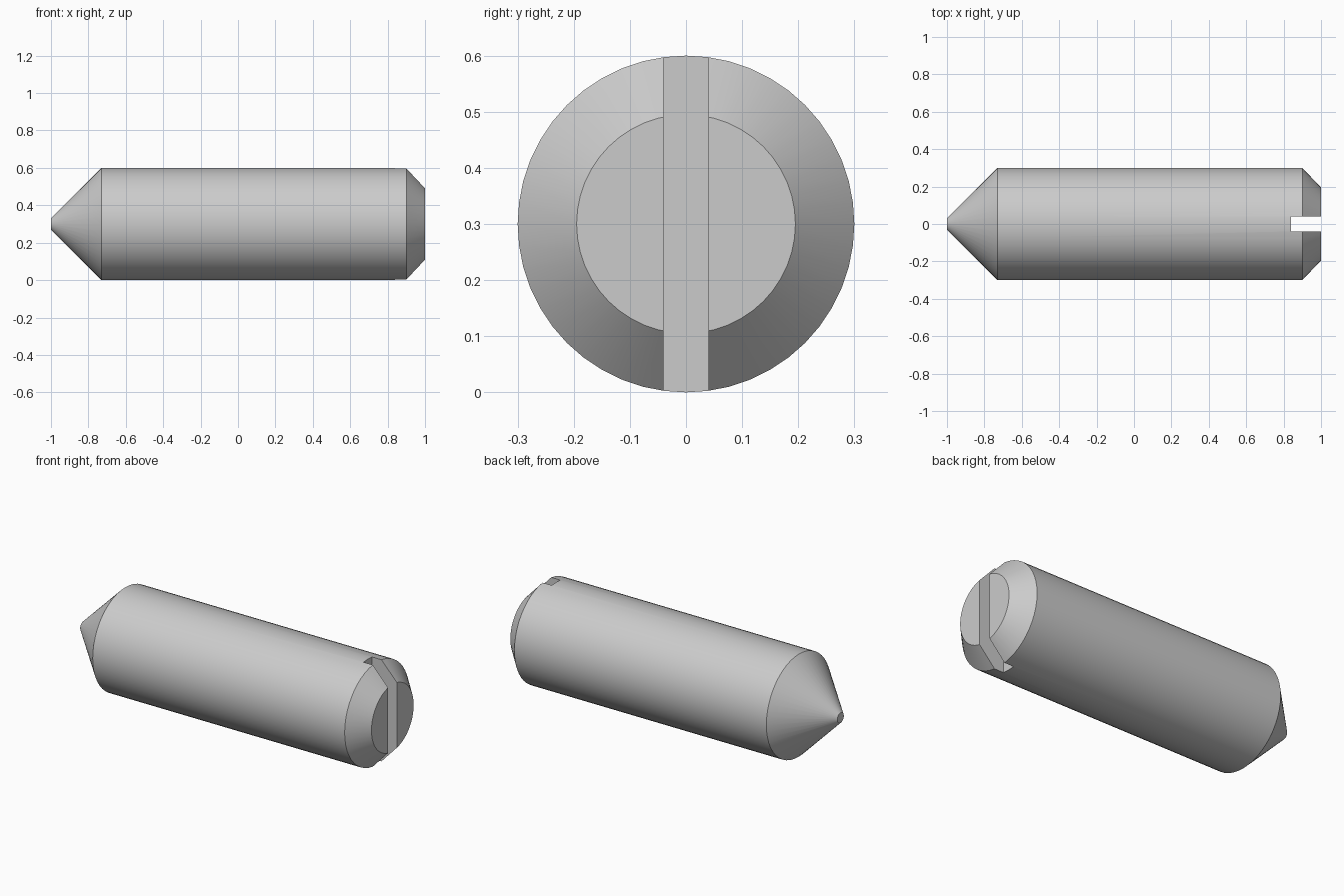
import bpy, bmesh
from math import pi
from mathutils import Matrix, Vector

if "Cube" in bpy.data.objects:
    bpy.data.objects.remove(bpy.data.objects["Cube"])

SEGMENTS = 48
AXIS_Z = 0.3

# Half profile (x, radius): blunt cone point, straight shank, chamfered end
profile = [(-1.0, 0.0), (-1.0, 0.03), (-0.73, 0.3), (0.9, 0.3), (1.0, 0.195), (1.0, 0.0)]

# Screw body: profile revolved around the x axis
bm = bmesh.new()
verts = [bm.verts.new((x, 0, r)) for x, r in profile]
edges = [bm.edges.new(pair) for pair in zip(verts, verts[1:])]
bmesh.ops.spin(bm, geom=verts + edges, cent=(0, 0, 0), axis=(1, 0, 0),
               angle=2 * pi, steps=SEGMENTS, use_merge=True)
bmesh.ops.remove_doubles(bm, verts=bm.verts, dist=1e-5)
bmesh.ops.recalc_face_normals(bm, faces=bm.faces)
bmesh.ops.translate(bm, verts=bm.verts, vec=(0, 0, AXIS_Z))
mesh = bpy.data.meshes.new("screw_body")
bm.to_mesh(mesh)
bm.free()
body = bpy.data.objects.new("screw_body", mesh)
bpy.context.collection.objects.link(body)

# Driver slot cutter: x 0.84 to past the end, 0.08 wide, full height
bm = bmesh.new()
bmesh.ops.create_cube(bm, size=1, matrix=Matrix.LocRotScale(
    Vector((0.99, 0, AXIS_Z)), None, Vector((0.3, 0.08, 1.0))))
cut_mesh = bpy.data.meshes.new("slot_cutter")
bm.to_mesh(cut_mesh)
bm.free()
cutter = bpy.data.objects.new("slot_cutter", cut_mesh)
bpy.context.collection.objects.link(cutter)
cutter.hide_render = True

# Cut the slot, then remove the cutter
bpy.context.view_layer.objects.active = body
body.select_set(True)
slot = body.modifiers.new("driver_slot", "BOOLEAN")
slot.operation = "DIFFERENCE"
slot.solver = "EXACT"
slot.object = cutter
bpy.ops.object.modifier_apply(modifier=slot.name)
bpy.data.objects.remove(cutter, do_unlink=True)

# Smooth round surfaces, crisp chamfer and slot edges
bpy.ops.object.shade_smooth_by_angle(angle=pi / 6)
